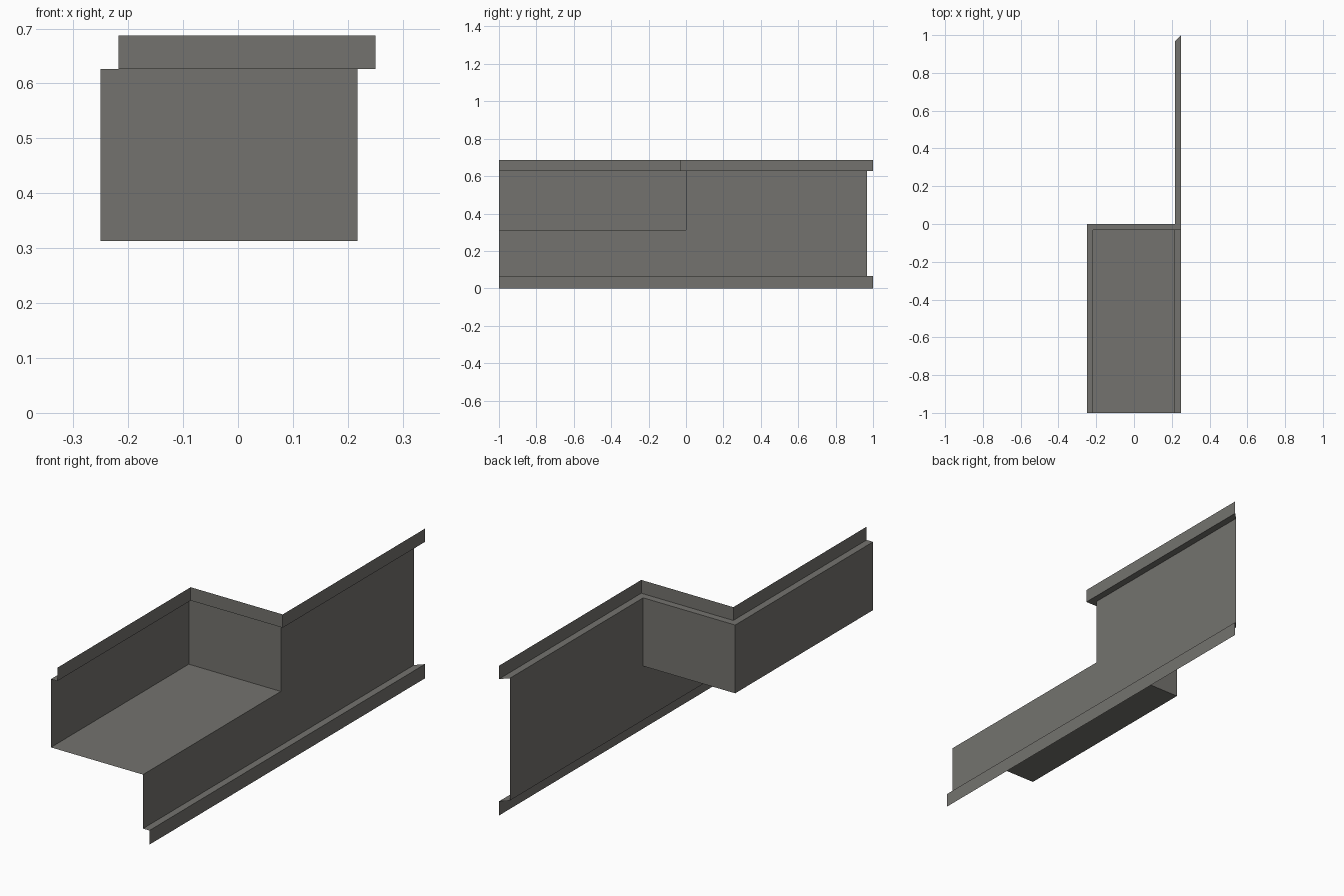
import bpy

if "Cube" in bpy.data.objects:
    bpy.data.objects.remove(bpy.data.objects["Cube"])

# Levels and plan positions
Z_BASE, Z_FLOOR, Z_LEDGE, Z_TOP = 0.065, 0.313, 0.6265, 0.6875
FRONT, BACK, TRIM = 0.25, -0.25, 0.0325
WALL = FRONT - TRIM

grey = bpy.data.materials.new("warm grey")
grey.diffuse_color = (0.174, 0.171, 0.156, 1.0)
grey.use_nodes = True
grey.node_tree.nodes["Principled BSDF"].inputs["Base Color"].default_value = grey.diffuse_color


def loft(name, rows):
    """Join successive rows of points (bottom row first) with flat quads."""
    n = len(rows[0])
    verts = [p for row in rows for p in row]
    faces = [(r * n + i, r * n + i + 1, (r + 1) * n + i + 1, (r + 1) * n + i)
             for r in range(len(rows) - 1) for i in range(n - 1)]
    mesh = bpy.data.meshes.new(name)
    mesh.from_pydata(verts, [], faces)
    mesh.materials.append(grey)
    obj = bpy.data.objects.new(name, mesh)
    bpy.context.collection.objects.link(obj)
    return obj


def at(path, z):
    return [(x, y, z) for x, y in path]


# Plan paths, running from y = -1 to y = 1; trims stand proud and end in a mitre
END = 1 - TRIM
straight_wall = [(WALL, -1), (WALL, 0), (WALL, END)]
straight_trim = [(FRONT, -1), (FRONT, 0), (FRONT, 1)]
recess_wall = [(BACK, -1), (BACK, 0), (WALL, 0), (WALL, END)]
recess_trim = [(BACK + TRIM, -1), (BACK + TRIM, -TRIM), (FRONT, -TRIM), (FRONT, 1)]

# Skirting: vertical face and the ledge on top of it
loft("skirting", [at(straight_trim, 0), at(straight_trim, Z_BASE),
                  at(straight_wall, Z_BASE)])

# Lower wall along the full length
loft("lower_wall", [at(straight_wall, Z_BASE), at(straight_wall, Z_FLOOR)])

# Upper wall stepping back around the recess
loft("upper_wall", [at(recess_wall, Z_FLOOR), at(recess_wall, Z_LEDGE)])

# Floor of the recess
loft("recess_floor", [at([(WALL, -1), (WALL, 0)], Z_FLOOR),
                      at([(BACK, -1), (BACK, 0)], Z_FLOOR)])

# Top trim: underside ledge and vertical face following the recess
loft("top_trim", [at(recess_wall, Z_LEDGE), at(recess_trim, Z_LEDGE),
                  at(recess_trim, Z_TOP)])
